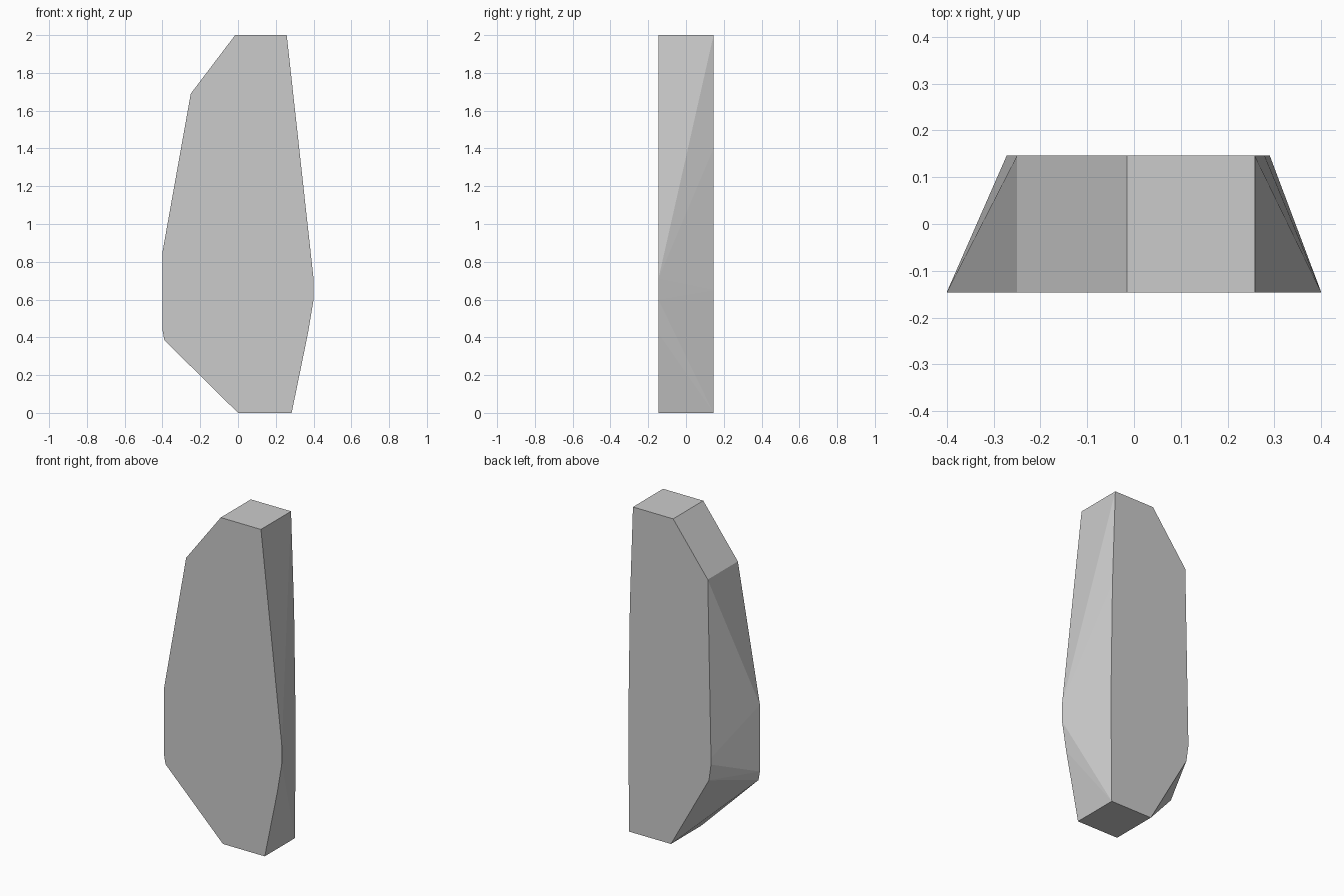
import bpy
import bmesh
from math import radians

if "Cube" in bpy.data.objects:
    bpy.data.objects.remove(bpy.data.objects["Cube"])

HALF_DEPTH = 0.146

# Front and back outlines (x, z), clockwise from top left
front = [(-0.015, 2), (0.258, 2), (0.40, 0.71), (0.40, 0.60), (0.37, 0.42),
         (0.284, 0), (0, 0), (-0.39, 0.385), (-0.40, 0.44), (-0.40, 0.85),
         (-0.25, 1.69)]
back = [(-0.015, 2), (0.258, 2), (0.279, 1.4), (0.29, 0.65), (0.284, 0),
        (0, 0), (-0.258, 0.46), (-0.272, 0.56), (-0.272, 0.60), (-0.25, 1.69)]

# Faceted slab: the tight skin around both outlines
bm = bmesh.new()
for outline, y in ((front, -HALF_DEPTH), (back, HALF_DEPTH)):
    for x, z in outline:
        bm.verts.new((x, y, z))
hull = bmesh.ops.convex_hull(bm, input=bm.verts[:])
loose = [v for v in bm.verts if not v.link_faces]
bmesh.ops.delete(bm, geom=loose, context='VERTS')

# Merge coplanar triangles into clean flat faces
bmesh.ops.dissolve_limit(bm, angle_limit=radians(0.2),
                         verts=bm.verts[:], edges=bm.edges[:])
bmesh.ops.recalc_face_normals(bm, faces=bm.faces[:])

mesh = bpy.data.meshes.new("stone_slab")
bm.to_mesh(mesh)
bm.free()
bpy.context.collection.objects.link(bpy.data.objects.new("stone_slab", mesh))
